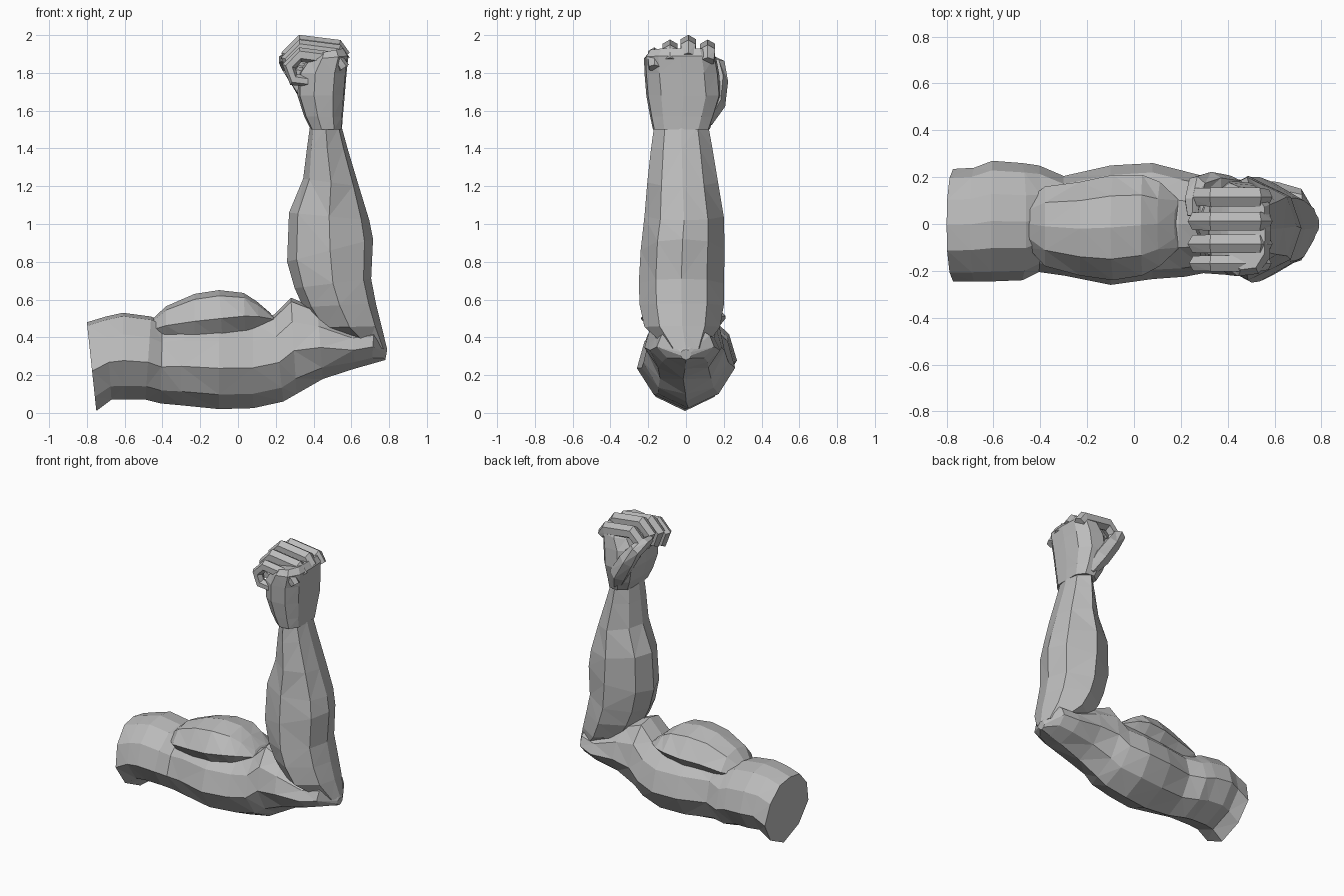
import bpy, bmesh, math
from mathutils import Vector

if "Cube" in bpy.data.objects:
    bpy.data.objects.remove(bpy.data.objects["Cube"], do_unlink=True)

grey = bpy.data.materials.new("plain_grey")
grey.use_nodes = True
grey.diffuse_color = (0.5, 0.5, 0.5, 1)
grey.node_tree.nodes["Principled BSDF"].inputs["Base Color"].default_value = (0.5, 0.5, 0.5, 1)


def skin(name, rings):
    """Join rings of points into a closed, faceted solid."""
    bm = bmesh.new()
    rows = [[bm.verts.new(p) for p in ring] for ring in rings]
    n = len(rows[0])
    for a, b in zip(rows, rows[1:]):
        for i in range(n):
            j = (i + 1) % n
            bm.faces.new((a[i], a[j], b[j], b[i]))
    caps = [bm.faces.new(rows[0]), bm.faces.new(rows[-1])]
    bmesh.ops.recalc_face_normals(bm, faces=bm.faces)
    bmesh.ops.triangulate(bm, faces=[f for f in bm.faces if f not in caps])
    mesh = bpy.data.meshes.new(name)
    bm.to_mesh(mesh)
    bm.free()
    mesh.materials.append(grey)
    obj = bpy.data.objects.new(name, mesh)
    bpy.context.collection.objects.link(obj)
    return obj


def mirrored(half):
    """Complete a half section of (side, across) points."""
    return half + [(-u, v) for u, v in reversed(half) if u > 0]


def limb(name, section, stations):
    """Stations: start x, z, end x, z of the section, then its y limits."""
    rings = []
    for x0, z0, x1, z1, front, back in stations:
        ring = []
        for u, v in section:
            t = (v + 1) / 2
            y = (front + back) / 2 + u * (back - front) / 2
            ring.append((x0 + (x1 - x0) * t, y, z0 + (z1 - z0) * t))
        rings.append(ring)
    return skin(name, rings)


def digit(name, path, radii, axis, sides=6):
    """Sweep a tapered polygon along a bent path."""
    pts = [Vector(p) for p in path]
    rings = []
    for i, p in enumerate(pts):
        tangent = (pts[min(i + 1, len(pts) - 1)] - pts[max(i - 1, 0)]).normalized()
        ref = Vector(axis)
        side = (ref - tangent * ref.dot(tangent)).normalized()
        normal = tangent.cross(side)
        ring = []
        for k in range(sides):
            a = k * math.tau / sides
            ring.append(p + (normal * math.cos(a) + side * math.sin(a)) * radii[i])
        rings.append(ring)
    return skin(name, rings)


arm_section = mirrored([(0, -1), (.65, -.68), (1, -.1), (.84, .5), (.45, .92), (0, 1)])
round_section = mirrored([(0, -1), (.58, -.78), (1, 0), (.6, .8), (0, 1)])
boxy_section = mirrored([(0, -1), (.75, -.9), (1, -.3), (.95, .5), (.6, .95), (0, 1)])

# Upper arm from the cut shoulder end to the elbow tip
limb("upper_arm", arm_section, [
    (-.75, .01, -.80, .48, -.245, .235),
    (-.67, .07, -.70, .51, -.245, .24),
    (-.60, .07, -.61, .53, -.245, .27),
    (-.49, .07, -.46, .51, -.24, .26),
    (-.41, .05, -.40, .48, -.205, .25),
    (-.30, .04, -.30, .50, -.22, .205),
    (-.10, .02, -.10, .50, -.26, .25),
    (.08, .025, .08, .50, -.235, .26),
    (.24, .06, .19, .52, -.225, .225),
    (.31, .10, .28, .61, -.21, .205),
    (.45, .18, .42, .55, -.22, .19),
    (.62, .235, .60, .45, -.19, .18),
    (.71, .26, .72, .46, -.155, .15),
    (.78, .28, .79, .335, -.03, .03),
])

# Flexed muscle on top of the upper arm
limb("biceps", round_section, [
    (-.46, .38, -.45, .50, -.10, .10),
    (-.38, .36, -.38, .565, -.18, .16),
    (-.23, .34, -.23, .63, -.22, .18),
    (-.08, .35, -.10, .65, -.24, .21),
    (.04, .39, .03, .635, -.22, .21),
    (.12, .43, .10, .59, -.18, .18),
    (.22, .46, .17, .53, -.10, .10),
])

# Forearm from the wrist down into the elbow
limb("forearm", round_section, [
    (.38, 1.51, .55, 1.51, -.17, .12),
    (.365, 1.40, .58, 1.40, -.185, .14),
    (.345, 1.24, .64, 1.20, -.205, .17),
    (.27, 1.06, .695, 1.02, -.22, .20),
    (.26, .80, .715, .92, -.24, .205),
    (.30, .66, .705, .71, -.25, .20),
    (.345, .56, .73, .58, -.245, .20),
    (.42, .45, .76, .46, -.22, .18),
    (.58, .38, .79, .335, -.11, .11),
])

# Palm and back of the hand
limb("hand", boxy_section, [
    (.385, 1.50, .55, 1.50, -.175, .125),
    (.35, 1.57, .555, 1.57, -.19, .15),
    (.315, 1.68, .565, 1.68, -.21, .185),
    (.32, 1.80, .575, 1.80, -.22, .175),
    (.37, 1.87, .585, 1.89, -.222, .16),
    (.40, 1.90, .56, 1.93, -.195, .14),
])

# Four fingers curled into a fist
curl = [(.56, 1.885), (.53, 1.93), (.33, 1.956), (.27, 1.895), (.295, 1.825), (.40, 1.81)]
thickness = [.038, .046, .046, .043, .04, .032]
fingers = {"index": (.115, -.025), "middle": (.012, 0), "ring": (-.085, -.025), "little": (-.168, -.06)}
for label, (y, drop) in fingers.items():
    spread = .85 if label == "little" else 1
    digit(label + "_finger", [(x, y, z + drop) for x, z in curl],
          [r * spread for r in thickness], (0, 1, 0))

# Thumb rising along the hand and folding across the fingers
digit("thumb",
      [(.46, .10, 1.54), (.41, .145, 1.64), (.33, .165, 1.76), (.27, .165, 1.84), (.25, .10, 1.87), (.25, .035, 1.875)],
      [.04, .065, .058, .045, .038, .025], (1, 0, 0))
